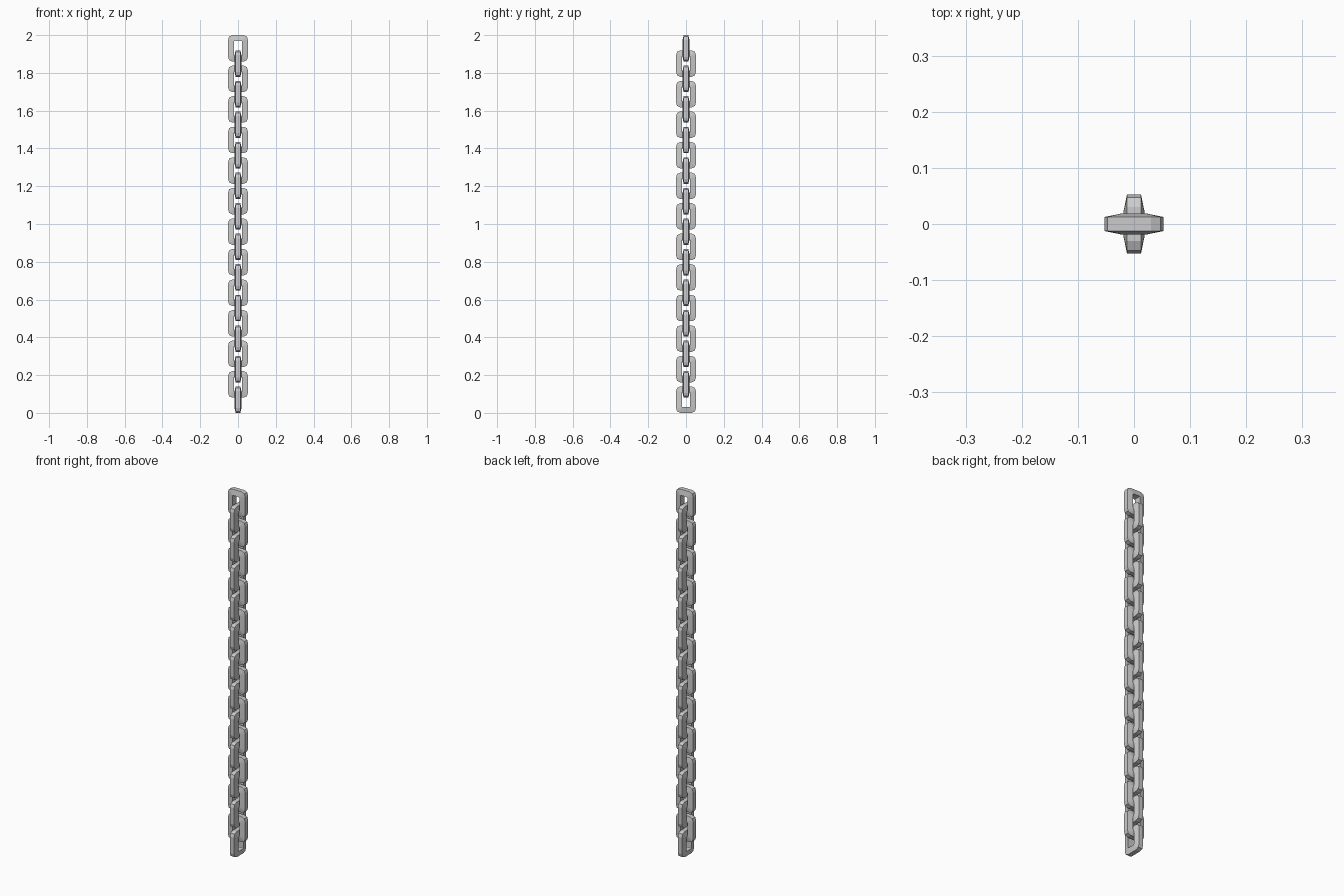
import bpy, math

if "Cube" in bpy.data.objects:
    bpy.data.objects.remove(bpy.data.objects["Cube"])

COUNT = 24
HALF_H = 0.07                       # half height of a link
PITCH = (2 - 2 * HALF_H) / (COUNT - 1)

# one quarter of the link: outer outline and matching hole outline
OUTER = [(0.0525, 0.045), (0.047, 0.0625), (0.03, HALF_H)]
INNER = [(0.021, 0.036), (0.0195, 0.0385), (0.015, 0.040)]
OUT_T, IN_T = 0.0125, 0.019         # half thickness at the rim and at the hole


def full_loop(q):
    """Mirror a quarter outline into a closed loop."""
    r = q[::-1]
    return (q + [(-x, z) for x, z in r] + [(-x, -z) for x, z in q]
            + [(x, -z) for x, z in r])


def link_mesh():
    outer, inner = full_loop(OUTER), full_loop(INNER)
    n = len(outer)
    # four rings make the tapered cross-section
    rings = [(outer, -OUT_T), (outer, OUT_T), (inner, IN_T), (inner, -IN_T)]
    verts = [(x, y, z) for loop, y in rings for x, z in loop]
    faces = []
    for r in range(4):
        a, b = r * n, (r + 1) % 4 * n
        for i in range(n):
            j = (i + 1) % n
            faces.append((a + i, b + i, b + j, a + j))
    me = bpy.data.meshes.new("chain_link")
    me.from_pydata(verts, [], faces)
    me.update()
    return me


# chain: every second link is turned a quarter
mesh = link_mesh()
for k in range(COUNT):
    ob = bpy.data.objects.new(f"chain_link_{k + 1:02d}", mesh)
    ob.location.z = HALF_H + k * PITCH
    ob.rotation_euler.z = math.pi / 2 if k % 2 == 0 else 0
    bpy.context.collection.objects.link(ob)
